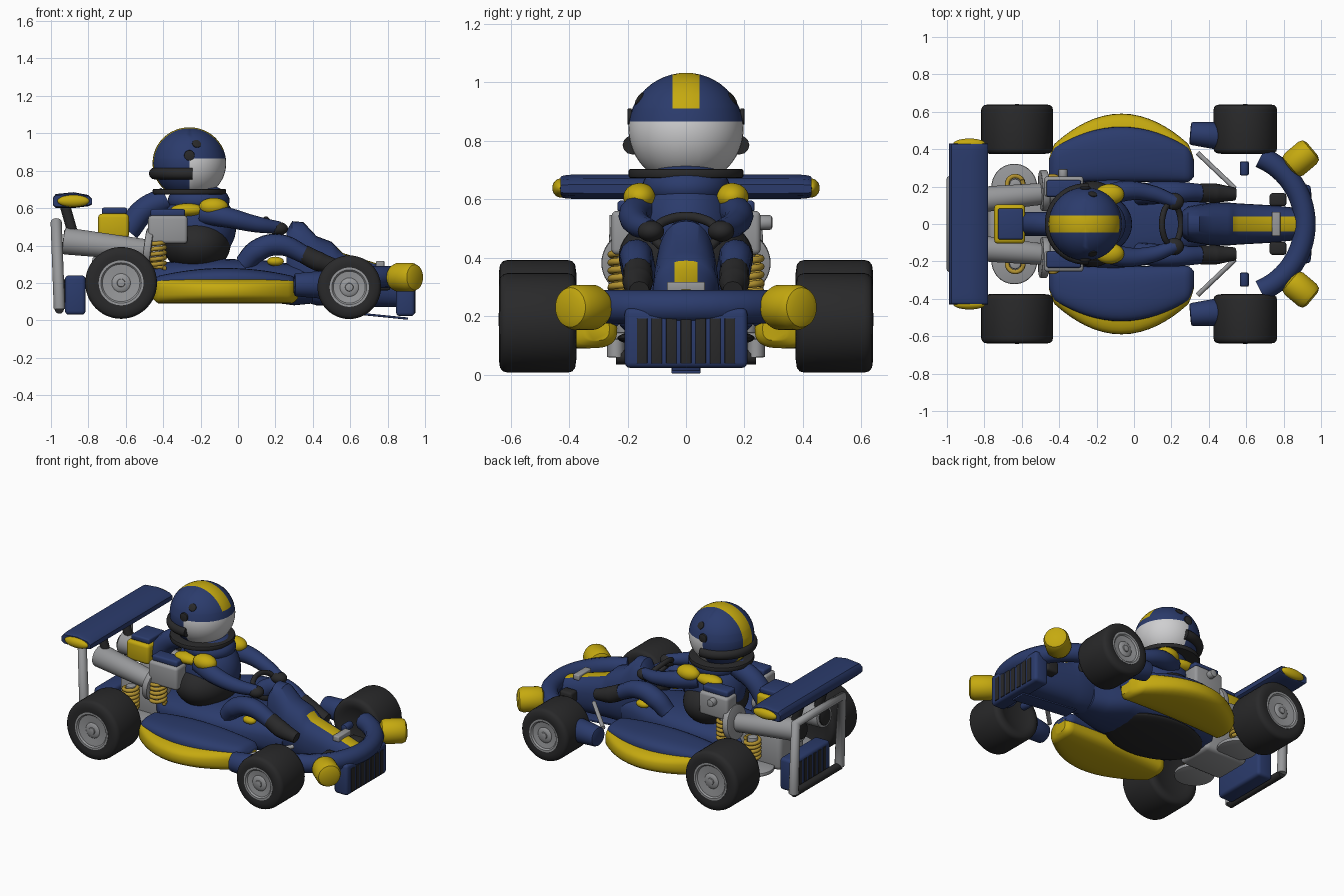
import bpy, bmesh, math
from mathutils import Vector, Matrix

if "Cube" in bpy.data.objects:
    bpy.data.objects.remove(bpy.data.objects["Cube"])


def material(name, r, g, b):
    m = bpy.data.materials.new(name)
    m.use_nodes = True
    m.diffuse_color = (r, g, b, 1)
    m.node_tree.nodes["Principled BSDF"].inputs["Base Color"].default_value = (r, g, b, 1)
    return m


BLUE = material("navy blue", .024, .044, .15)
YELLOW = material("racing yellow", .56, .4, .005)
BLACK = material("rubber black", .022, .022, .023)
GREY = material("metal grey", .31, .315, .325)
WHITE = material("visor white", .62, .62, .63)
BRONZE = material("spring bronze", .45, .29, .03)
made = []


def finish(bm, name, *mats):
    bmesh.ops.recalc_face_normals(bm, faces=bm.faces[:])
    me = bpy.data.meshes.new(name)
    bm.to_mesh(me)
    bm.free()
    for m in mats:
        me.materials.append(m)
    ob = bpy.data.objects.new(name, me)
    bpy.context.collection.objects.link(ob)
    made.append(ob)


def box(name, mat, loc, size, bevel=.012, tilt=0):
    bm = bmesh.new()
    bmesh.ops.create_cube(bm, size=1)
    bmesh.ops.scale(bm, vec=size, verts=bm.verts)
    bmesh.ops.bevel(bm, geom=bm.edges[:], offset=bevel, segments=3, profile=.5, affect='EDGES')
    bmesh.ops.transform(bm, matrix=Matrix.Translation(loc) @ Matrix.Rotation(tilt, 4, 'Y'), verts=bm.verts)
    finish(bm, name, mat)


def ball_mesh(loc, radii):
    bm = bmesh.new()
    bmesh.ops.create_uvsphere(bm, u_segments=40, v_segments=24, radius=1)
    bmesh.ops.scale(bm, vec=radii, verts=bm.verts)
    bmesh.ops.translate(bm, vec=loc, verts=bm.verts)
    return bm


def ball(name, mat, loc, radii):
    finish(ball_mesh(loc, radii), name, mat)


def skin(rings):
    """Join rings of points into a capped surface."""
    bm = bmesh.new()
    vs = [[bm.verts.new(p) for p in ring] for ring in rings]
    n = len(vs[0])
    for a, b in zip(vs, vs[1:]):
        for i in range(n):
            bm.faces.new((a[i], a[(i + 1) % n], b[(i + 1) % n], b[i]))
    bm.faces.new(vs[0])
    bm.faces.new(vs[-1])
    return bm


def lathe(name, mat, profile, origin, axis, seg=40):
    """Profile is (radius, height along axis)."""
    q = Vector(axis).to_track_quat('Z', 'Y')
    turn = [2 * math.pi * i / seg for i in range(seg)]
    rings = [[Vector(origin) + q @ Vector((r * math.cos(a), r * math.sin(a), h)) for a in turn]
             for r, h in profile]
    finish(skin(rings), name, mat)


def drum(name, mat, start, end, r, r2=None, edge=.008):
    axis = Vector(end) - Vector(start)
    n, r2 = axis.length, r if r2 is None else r2
    prof = [(r - edge, 0), (r - edge * .3, edge * .3), (r, edge),
            (r2, n - edge), (r2 - edge * .3, n - edge * .3), (r2 - edge, n)]
    lathe(name, mat, prof, start, axis)


def loft(stations, power=2.6, n=32):
    """Rounded sections given as x, y low, y high, z low, z high."""
    def wave(v):
        return math.copysign(abs(v) ** (2 / power), v)
    rings = []
    for x, y0, y1, z0, z1 in stations:
        angles = [2 * math.pi * i / n for i in range(n)]
        rings.append([(x, (y0 + y1) / 2 + (y1 - y0) / 2 * wave(math.cos(a)),
                       (z0 + z1) / 2 + (z1 - z0) / 2 * wave(math.sin(a))) for a in angles])
    return skin(rings)


def pod(s, x0, x1, inner, outer, bulge, z0, z1, rise):
    """Lens-shaped side pod, tapering at both ends."""
    rows = []
    for i in range(25):
        t = -math.cos(math.pi * i / 24)
        b = 1 - t * t
        ends = max(0, abs(t) - .94) * .9
        ys = sorted((s * (inner + ends * .5), s * (outer + bulge * b - ends)))
        rows.append(((x0 + x1) / 2 + (x1 - x0) / 2 * t, *ys, z0 + ends * .5, z1 + rise * b - ends * .5))
    return loft(rows, 2.8)


def slice_at(bm, *planes):
    for co, no in planes:
        bmesh.ops.bisect_plane(bm, geom=bm.verts[:] + bm.edges[:] + bm.faces[:], plane_co=co, plane_no=no)


def tube(name, mat, pts, r, radii=None, smooth=True, cyclic=False):
    cu = bpy.data.curves.new(name, 'CURVE')
    cu.dimensions = '3D'
    cu.bevel_depth, cu.bevel_resolution, cu.use_fill_caps = r, 4, True
    sp = cu.splines.new('BEZIER')
    sp.bezier_points.add(len(pts) - 1)
    for i, (bp, p) in enumerate(zip(sp.bezier_points, pts)):
        bp.co = p
        bp.handle_left_type = bp.handle_right_type = 'AUTO' if smooth else 'VECTOR'
        bp.radius = radii[i] if radii else 1
    sp.use_cyclic_u = cyclic
    cu.materials.append(mat)
    bpy.context.collection.objects.link(bpy.data.objects.new(name, cu))


def arc(cx, r, z, span, n=17):
    return [(cx + r * math.cos(a), r * math.sin(a), z)
            for a in (span * (2 * i / (n - 1) - 1) for i in range(n))]


# Body tub, floor and seat
finish(loft([(-.5, -.14, .14, .13, .28), (-.42, -.22, .22, .11, .31), (-.1, -.24, .24, .11, .33),
             (.15, -.21, .21, .1, .32), (.3, -.14, .14, .08, .3), (.4, -.11, .11, .09, .28)]), "body_tub", BLUE)
ball("floor_panel", BLACK, (-.15, 0, .125), (.33, .235, .036))
ball("seat", BLACK, (-.22, 0, .405), (.18, .23, .15))

# Nose cowl with painted stripe
bm = loft([(.26, -.07, .07, .25, .48), (.29, -.095, .095, .12, .53), (.35, -.105, .105, .1, .525),
           (.42, -.115, .115, .08, .45), (.5, -.115, .115, .08, .42), (.56, -.11, .11, .08, .36),
           (.74, -.1, .1, .07, .305), (.88, -.085, .085, .07, .26)], 2.4)
slice_at(bm, ((0, .04, 0), (0, 1, 0)), ((0, -.04, 0), (0, 1, 0)), ((.53, 0, 0), (1, 0, 0)))
for f in bm.faces:
    c = f.calc_center_median()
    f.material_index = int(abs(c.y) < .04 and c.x > .53 and c.z > .22)
finish(bm, "nose_cowl", BLUE, YELLOW)
box("nose_bracket", GREY, (.76, 0, .3), (.045, .13, .035), .006)
box("front_skid", BLUE, (.7, 0, .03), (.42, .1, .012), .004, .1)

# Front bumper and grille
tube("bumper_hoop", BLUE, arc(.525, .388, .232, 1.17), .058)
box("grille_housing", BLUE, (.895, 0, .125), (.1, .42, .205), .02)
for i in range(7):
    box("grille_slat", BLACK, (.945, (i - 3) * .05, .115), (.008, .036, .155), .003)

# Rear wing, tank, radiator and frame
finish(loft([(-.99, -.43, .43, .615, .655), (-.975, -.43, .43, .6, .675), (-.88, -.43, .43, .6, .685),
             (-.8, -.43, .43, .61, .67), (-.78, -.43, .43, .62, .65)], 12), "rear_wing", BLUE)
box("tank", YELLOW, (-.665, 0, .505), (.165, .21, .13), .02)
box("tank_lid", BLUE, (-.66, 0, .585), (.135, .165, .035), .01)
box("radiator", BLUE, (-.87, 0, .135), (.11, .38, .21), .02)
for i in range(6):
    box("radiator_slat", BLACK, (-.925, (i - 2.5) * .05, .14), (.008, .03, .16), .003)
box("engine_block", GREY, (-.62, 0, .23), (.32, .26, .24), .03)
tube("rear_frame", GREY, [(-.955, -.24, .06), (-.972, -.24, .525), (-.972, .24, .525), (-.955, .24, .06)],
     .03, smooth=False)
tube("rear_frame_bar", BLACK, [(-.955, -.24, .06), (-.955, .24, .06)], .025, smooth=False)
tube("air_intake", BLUE, [(-.59, 0, .48), (-.5, 0, .59), (-.38, 0, .65)], .065)

# Driver torso and helmet
ball("torso", BLUE, (-.21, 0, .5), (.2, .17, .2))
drum("collar", BLACK, (-.26, 0, .672), (-.26, 0, .703), .197)
ball("neck", BLUE, (-.21, 0, .64), (.165, .15, .09))
bm = ball_mesh((-.26, 0, .84), (.197, .197, .192))
slice_at(bm, ((0, .046, 0), (0, 1, 0)), ((0, -.046, 0), (0, 1, 0)), ((0, 0, .91), (0, 0, 1)),
         ((0, 0, .866), (0, 0, 1)), ((-.26, 0, 0), (1, 0, 0)))
for f in bm.faces:
    c = f.calc_center_median()
    if abs(c.y) < .046 and (c.z > .91 or c.x < -.26):
        f.material_index = 1
    elif c.x > -.26 and c.z < .866:
        f.material_index = 2
finish(bm, "helmet", BLUE, YELLOW, WHITE)
tube("helmet_guard", BLACK, arc(-.26, -.185, .785, 1.66), .032)
tube("steering_wheel", BLACK, [(.2 - .05 * math.sin(a), .11 * math.cos(a), .48 + .06 * math.sin(a))
                               for a in (math.pi * i / 6 for i in range(12))], .016, cyclic=True)

for s in (1, -1):
    # Wheels
    for label, x, z, r, hub in (("rear", -.625, .2, .192, .12), ("front", .595, .177, .17, .105)):
        tyre = [(.03, .02), (hub, .01), (r - .045, 0), (r - .016, .004), (r - .004, .014), (r, .03),
                (r, .235), (r - .004, .25), (r - .016, .261), (r - .045, .265), (hub, .262),
                (hub - .003, .235), (.03, .235)]
        lathe(label + "_tyre", BLACK, tyre, (x, s * .375, z), (0, s, 0), 48)
        rim = [(hub, .23), (hub, .264), (hub - .012, .264), (hub - .02, .255), (.05, .25),
               (.042, .256), (.022, .258), (.02, .264), (.006, .266)]
        lathe(label + "_hub", GREY, rim, (x, s * .375, z), (0, s, 0), 48)

    # Side pods
    finish(pod(s, -.455, .32, .225, .39, .13, .15, .23, .05), "side_pod", BLUE)
    finish(pod(s, -.455, .32, .235, .4, .19, .09, .225, 0), "side_pod_trim", YELLOW)
    ball("side_marker", YELLOW, (.2, s * .165, .315), (.045, .03, .025))

    # Front corner parts
    drum("wheel_fairing", BLUE, (.3, s * .485, .19), (.47, s * .47, .19), .062, .075, .012)
    d = Vector((math.cos(.7), s * math.sin(.7), 0))
    c = Vector((.892, s * .35, .23))
    drum("headlight", YELLOW, c - d * .08, c + d * .08, .077, edge=.032)
    tube("steering_rod", GREY, [(.34, s * .38, .2), (.54, s * .19, .24)], .013)
    drum("axle_damper", BLUE, (.59, s * .26, .2), (.59, s * .335, .2), .024)
    box("nose_pod", BLACK, (.77, s * .13, .2), (.09, .07, .08), .015)

    # Engine sides, exhausts, springs, wing mounts
    box("engine_head", GREY, (-.375, s * .2, .485), (.21, .11, .15), .018)
    box("engine_lid", BLUE, (-.375, s * .19, .575), (.185, .09, .04), .012)
    drum("exhaust", GREY, (-.93, s * .12, .425), (-.4, s * .17, .365), .072, .055)
    drum("exhaust_flange", GREY, (-.5, s * .178, .385), (-.46, s * .18, .38), .11)
    drum("exhaust_bore", BLACK, (-.936, s * .12, .426), (-.928, s * .12, .425), .055, edge=.002)
    drum("spring_plate", GREY, (-.64, s * .2, .12), (-.64, s * .2, .145), .122)
    drum("damper", GREY, (-.635, s * .21, .14), (-.635, s * .21, .34), .032)
    for x, z0, z1 in ((-.635, .2, .33), (-.435, .28, .42)):
        coil = [(x + .043 * math.cos(i * .8), s * .213 + .043 * math.sin(i * .8), z0 + (z1 - z0) * i / 40)
                for i in range(41)]
        tube("spring", BRONZE, coil, .012)
    tube("wing_mount", BLACK, [(-.93, s * .12, .63), (-.87, s * .12, .42)], .028)
    ball("wing_cap", YELLOW, (-.88, s * .43, .638), (.085, .027, .032))

    # Driver limbs and helmet fittings
    tube("arm", BLUE, [(-.19, s * .13, .57), (-.06, s * .175, .55), (.09, s * .165, .515), (.22, s * .12, .495)],
         .052, [1.1, 1.05, .85, .65])
    ball("shoulder_pad", YELLOW, (-.13, s * .158, .607), (.078, .056, .048))
    ball("back_pad", YELLOW, (-.27, s * .14, .59), (.09, .05, .035))
    ball("glove", BLACK, (.215, s * .12, .49), (.052, .045, .036))
    tube("leg", BLUE, [(.03, s * .15, .3), (.1, s * .165, .37), (.21, s * .17, .405), (.38, s * .165, .34)],
         .058, [.9, 1.05, 1, .8])
    tube("boot", BLACK, [(.35, s * .165, .355), (.43, s * .165, .315), (.54, s * .16, .285)], .05, [1, 1.05, .7])
    n = Vector((.2, s * .82, .53)).normalized()
    spot = Vector((-.26, 0, .84)) + n * .19
    drum("helmet_vent", BLACK, spot, spot + n * .008, .024, edge=.003)
    drum("visor_bolt", BLACK, (-.26, s * .185, .882), (-.26, s * .2, .882), .028, edge=.004)
drum("oil_cap", GREY, (-.38, .24, .52), (-.38, .295, .52), .025)

# Smooth shading with sharp edges kept
bpy.ops.object.select_all(action='DESELECT')
for ob in made:
    ob.select_set(True)
bpy.context.view_layer.objects.active = made[0]
bpy.ops.object.shade_smooth_by_angle(angle=math.radians(40))
